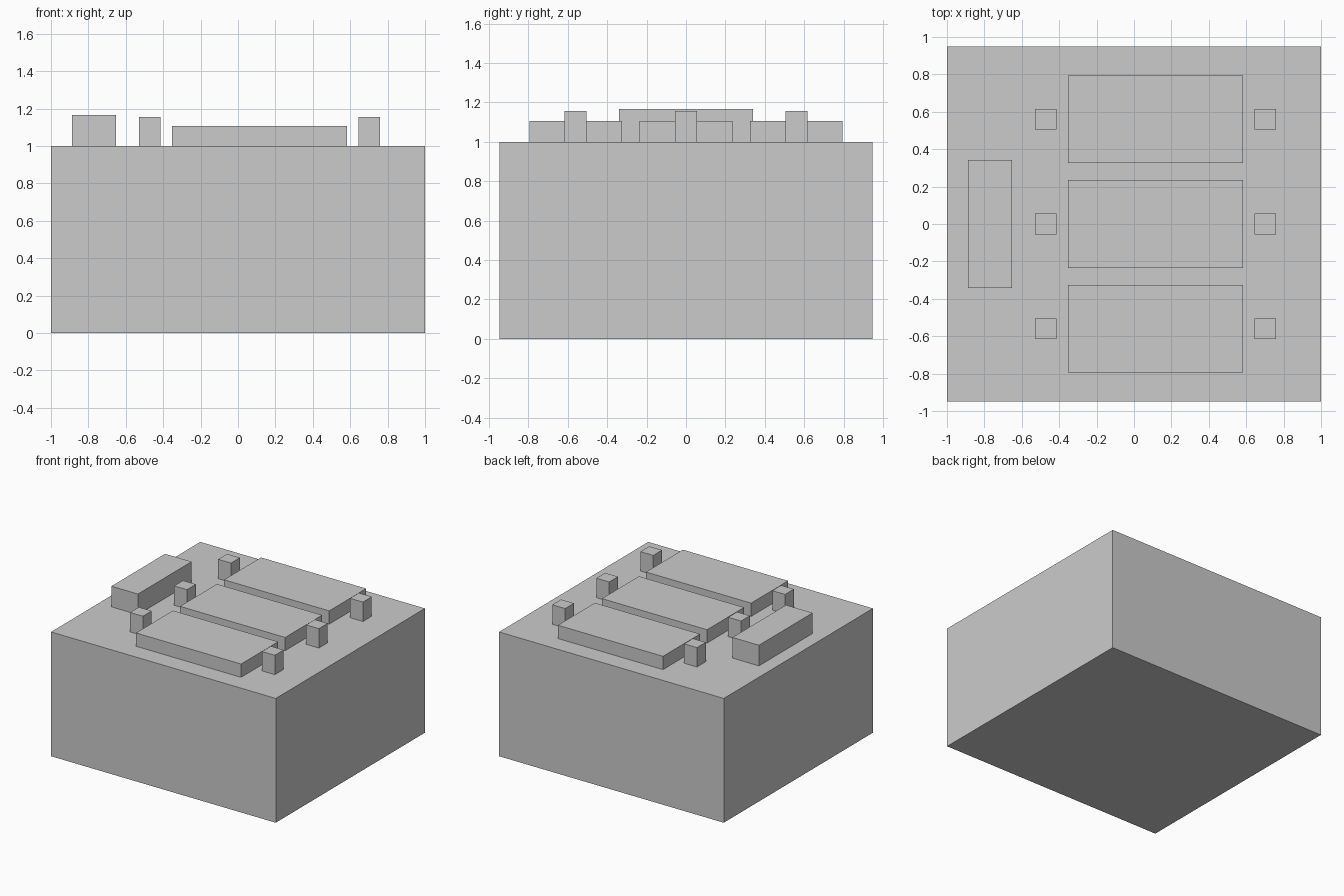
import bpy

if "Cube" in bpy.data.objects:
    bpy.data.objects.remove(bpy.data.objects["Cube"])


def box(name, x, y, z):
    """Box from (min, max) extents on each axis."""
    lo, hi = zip(x, y, z)
    bpy.ops.mesh.primitive_cube_add(size=1, location=[(a + b) / 2 for a, b in zip(lo, hi)])
    obj = bpy.context.object
    obj.name = name
    obj.scale = [b - a for a, b in zip(lo, hi)]
    bpy.ops.object.transform_apply(location=False, rotation=False, scale=True)
    return obj


TOP = 1.0

# Main block
box("main_block", (-1, 1), (-0.948, 0.948), (0, TOP))

# Tall side unit on the roof
box("roof_side_unit", (-0.888, -0.652), (-0.341, 0.341), (TOP, 1.166))

# Three rows: a flat panel with a post at each end
for i, y in enumerate((-0.56, 0, 0.56), 1):
    box(f"roof_panel_{i}", (-0.352, 0.584), (y - 0.235, y + 0.235), (TOP, 1.107))
    for side, x in (("left", -0.472), ("right", 0.702)):
        box(f"roof_post_{side}_{i}", (x - 0.057, x + 0.057),
            (y - 0.056, y + 0.056), (TOP, 1.156))
